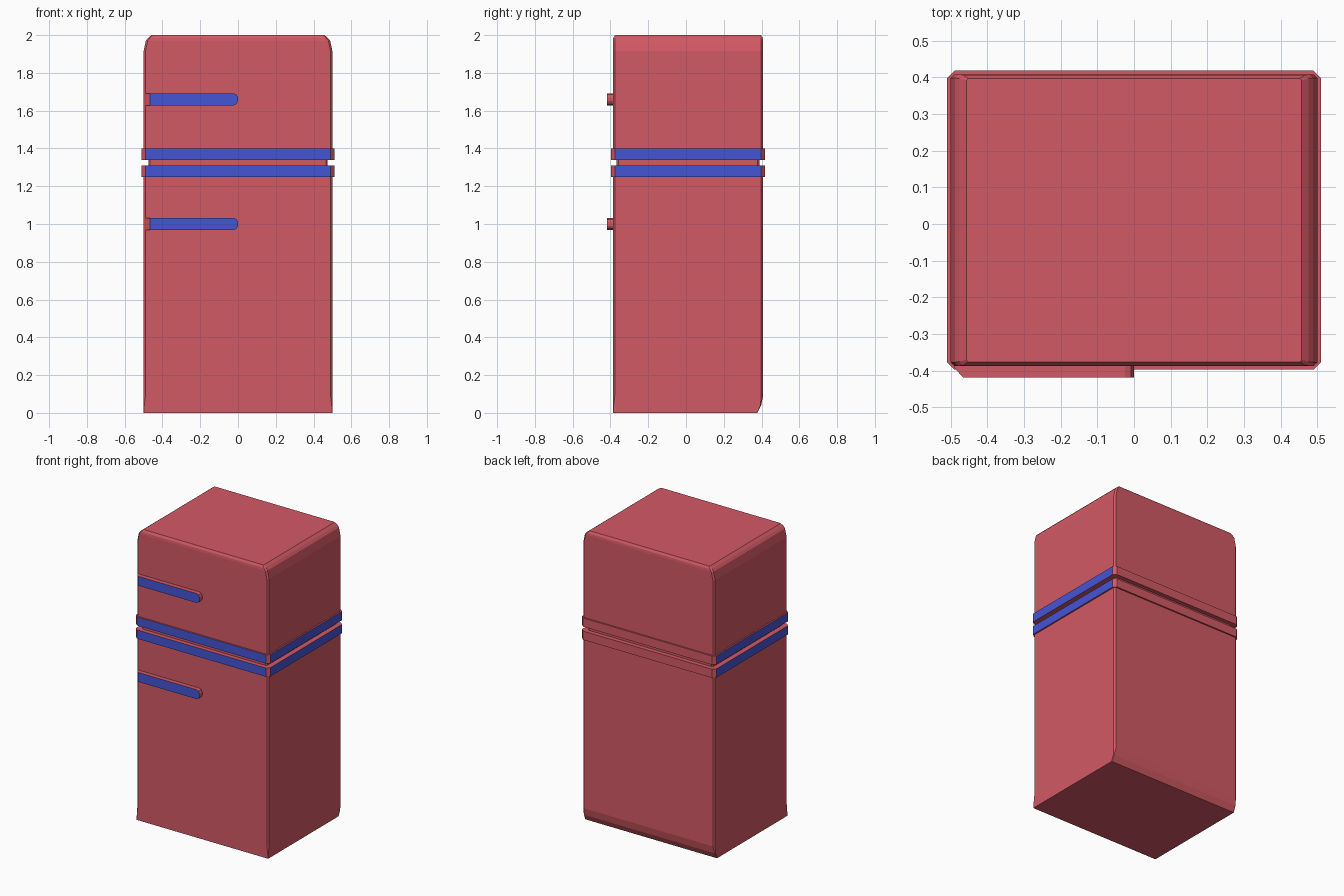
import bpy, bmesh

if "Cube" in bpy.data.objects:
    bpy.data.objects.remove(bpy.data.objects["Cube"])


def material(name, rgb):
    m = bpy.data.materials.new(name)
    m.diffuse_color = (*rgb, 1)
    m.use_nodes = True
    m.node_tree.nodes["Principled BSDF"].inputs["Base Color"].default_value = m.diffuse_color
    return m


RED = material("red_enamel", (0.65, 0.10, 0.13))
BLUE = material("blue_trim", (0.06, 0.09, 0.66))


def loft(name, rings, blue_sides=()):
    """Skin equal-length rings, cap both ends, paint the listed sides blue."""
    bm = bmesh.new()
    loops = [[bm.verts.new(p) for p in ring] for ring in rings]
    n = len(loops[0])
    for a, b in zip(loops, loops[1:]):
        for i in range(n):
            j = (i + 1) % n
            f = bm.faces.new((a[i], a[j], b[j], b[i]))
            f.material_index = int(i in blue_sides)
    bm.faces.new(loops[0][::-1])
    cap = bm.faces.new(loops[-1])
    cap.material_index = int("cap" in blue_sides)
    bmesh.ops.recalc_face_normals(bm, faces=bm.faces)
    me = bpy.data.meshes.new(name)
    bm.to_mesh(me)
    bm.free()
    me.materials.append(RED)
    me.materials.append(BLUE)
    ob = bpy.data.objects.new(name, me)
    bpy.context.collection.objects.link(ob)
    return ob


def ring(z, hx, y0, y1, c):
    """Horizontal rectangle with chamfered corners; side 0 is the front."""
    pts = [(-hx + c, y0), (hx - c, y0), (hx, y0 + c), (hx, y1 - c),
           (hx - c, y1), (-hx + c, y1), (-hx, y1 - c), (-hx, y0 + c)]
    return [(x, y, z) for x, y in pts]


F, B = -0.387, 0.408   # front and back of the cabinet

# Cabinet: chamfered lower back edge, recessed door gap, rounded top sides
loft("fridge_body", [
    ring(0.00, 0.50, F, 0.378, 0.001),
    ring(0.04, 0.50, F, 0.398, 0.004),
    ring(0.09, 0.50, F, B, 0.01),
    ring(1.28, 0.50, F, B, 0.01),
    ring(1.28, 0.475, F + 0.02, B - 0.02, 0.01),
    ring(1.37, 0.475, F + 0.02, B - 0.02, 0.01),
    ring(1.37, 0.50, F, B, 0.01),
    ring(1.915, 0.50, F, B, 0.01),
    ring(1.97, 0.488, F, B, 0.01),
    ring(1.985, 0.476, F + 0.002, B - 0.002, 0.01),
    ring(2.00, 0.457, F + 0.011, B - 0.011, 0.005),
])

# Trim bands either side of the door gap, blue on front and both sides
for name, z in (("lower_door_band", 1.25), ("upper_door_band", 1.34)):
    loft(name, [ring(z + dz, 0.51, F - 0.01, B + 0.01, 0.02) for dz in (0, 0.06)],
         blue_sides=(0, 2, 6))


# Door handles: slanted left end, rounded right end, blue front face
def handle(name, z):
    def outline(left, y):
        return [(left, y, z - 0.032), (-0.024, y, z - 0.032), (-0.008, y, z - 0.025),
                (0, y, z - 0.010), (0, y, z + 0.010), (-0.008, y, z + 0.025),
                (-0.024, y, z + 0.032), (left, y, z + 0.032)]
    loft(name, [outline(-0.492, F + 0.005), outline(-0.488, F - 0.008),
                outline(-0.466, -0.418)], blue_sides=("cap",))


handle("freezer_handle", 1.66)
handle("fridge_handle", 1.00)
